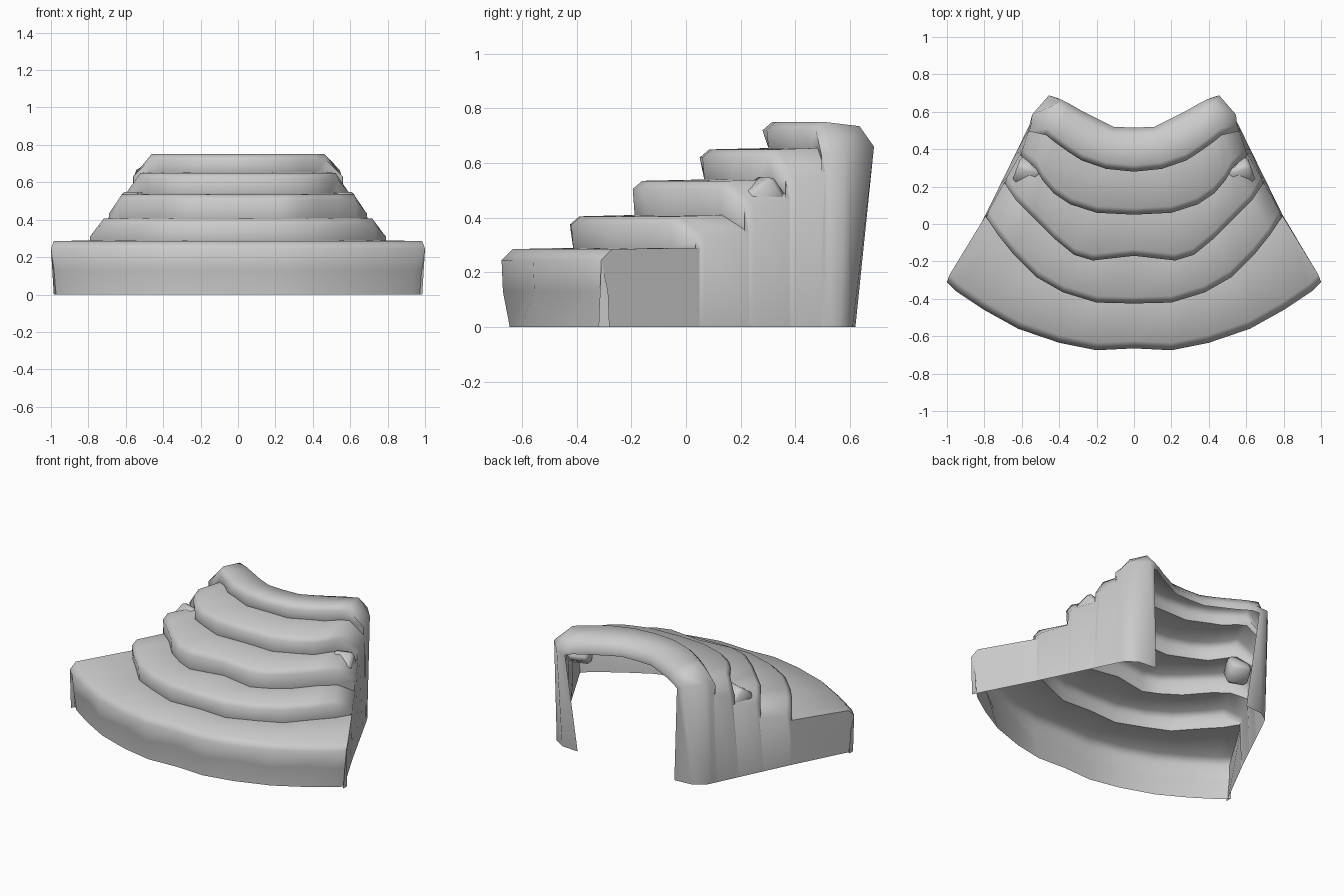
import bpy, bmesh, math
from mathutils import Matrix

if "Cube" in bpy.data.objects:
    bpy.data.objects.remove(bpy.data.objects["Cube"])

# Half outlines (x >= 0) of each step's front edge, seen from the top
arcs = [
    [(0, -.665), (.2, -.675), (.4, -.635), (.62, -.56), (.8, -.46), (.95, -.36), (1.0, -.31)],
    [(0, -.42), (.2, -.415), (.38, -.36), (.52, -.28), (.65, -.15), (.73, -.05), (.79, .04)],
    [(0, -.165), (.22, -.19), (.32, -.16), (.43, -.07), (.54, .04), (.63, .13), (.69, .22)],
    [(0, .055), (.2, .065), (.34, .11), (.43, .17), (.49, .24), (.53, .31), (.605, .37)],
    [(0, .285), (.15, .30), (.28, .345), (.35, .39), (.42, .44), (.47, .48), (.56, .50)],
]
tops = [.285, .405, .535, .65, .75]
end_drop = [.0, .08, .09, .11, .11]      # shoulder height lost at the side wall


def row(arc, z, drop=0, dy=0, sx=1, wave=0, ground=None):
    """Half row across the stair, ending with a point on the ground."""
    pts = []
    for i, (x, y) in enumerate(arc):
        last = i == len(arc) - 1
        w = 0 if last else wave * (-1) ** i
        pts.append((x * sx, y + dy + w, z - (drop if last else 0)))
    y = pts[-1][1]
    pts.append(ground or (.97 - (y + .31) * .49, y, 0))   # straight wall foot
    return pts


rows = []
corner = (.985, -.32, 0)
# Bottom step riser, dented between columns
a = arcs[0]
rows.append(row(a, 0, dy=.03, sx=.985, ground=corner))
rows.append(row(a, .13, dy=.025, sx=.99, wave=.02, ground=corner))
rows.append(row(a, .245, ground=corner))
rows.append(row(a, .285, dy=.04, sx=.985, ground=(.965, -.28, 0)))
# Upper steps: tread back, riser with rounded lip, tread front
for k in range(1, 5):
    a, z, d = arcs[k], tops[k], end_drop[k]
    base = tops[k - 1] + .005
    rows.append(row(a, base, end_drop[k - 1] * .8, dy=.01, wave=.008))
    rows.append(row(a, z - .03, d * .8, dy=-.005))
    rows.append(row(a, z, d, dy=.03, sx=.985))
# Top landing, its drooping back rim, and the wall end turned inwards
rows.append(row([(0, .47), (.11, .475), (.2, .515), (.28, .56), (.36, .605), (.43, .635),
                 (.545, .585)], .735, .07, ground=(.54, .565, 0)))
rows.append(row([(0, .515), (.11, .52), (.2, .565), (.28, .605), (.34, .64), (.39, .665),
                 (.455, .688)], .68, .02, ground=(.47, .61, 0)))
rows.append(row([(0, .51), (.11, .515), (.2, .56), (.28, .60), (.33, .63), (.37, .655),
                 (.405, .672)], .645, .01, ground=(.35, .62, 0)))

# Stair shell: open underneath and at the back
bm = bmesh.new()
grid = []
for half in rows:
    full = [(-x, y, z) for x, y, z in reversed(half[1:])] + half
    grid.append([bm.verts.new(p) for p in full])
for r0, r1 in zip(grid, grid[1:]):
    for i in range(len(r0) - 1):
        bm.faces.new((r0[i], r0[i + 1], r1[i + 1], r1[i]))
bmesh.ops.remove_doubles(bm, verts=bm.verts, dist=.002)
bmesh.ops.dissolve_degenerate(bm, edges=bm.edges, dist=.0005)


def finish(bm, name, angle):
    mesh = bpy.data.meshes.new(name)
    bm.to_mesh(mesh)
    bm.free()
    ob = bpy.data.objects.new(name, mesh)
    bpy.context.collection.objects.link(ob)
    bpy.ops.object.select_all(action='DESELECT')
    ob.select_set(True)
    bpy.context.view_layer.objects.active = ob
    bpy.ops.object.shade_smooth_by_angle(angle=math.radians(angle))
    return ob


finish(bm, "stair_shell", 75)

# Rocks at the ends of the third step
for side, name in ((1, "right_rock"), (-1, "left_rock")):
    bm = bmesh.new()
    bmesh.ops.create_cube(bm, size=.13)
    bmesh.ops.bevel(bm, geom=bm.edges[:], offset=.02, segments=1, affect='EDGES')
    bmesh.ops.transform(bm, verts=bm.verts, matrix=(
        Matrix.Translation((side * .565, .28, .47))
        @ Matrix.Rotation(side * .35, 4, 'Z') @ Matrix.Rotation(.6, 4, 'X')))
    finish(bm, name, 50)
